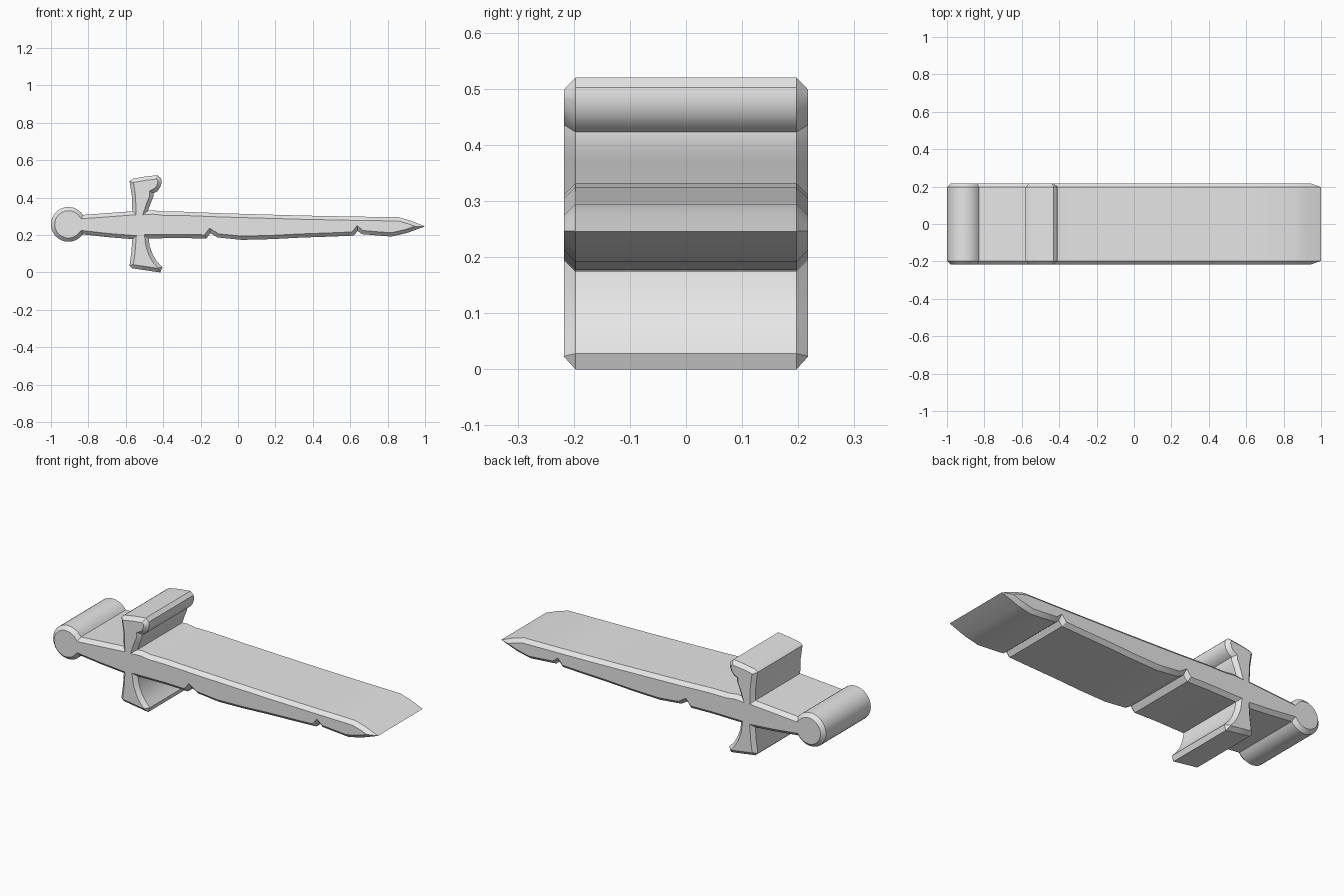
import bpy
import bmesh
import math

HALF_DEPTH = 0.217   # overall half thickness of the slab
CHAMFER = 0.02       # bevel around the front and back faces

default_cube = bpy.data.objects.get("Cube")
if default_cube:
    bpy.data.objects.remove(default_cube, do_unlink=True)


def make_material(name, colour):
    material = bpy.data.materials.new(name)
    material.use_nodes = True
    material.diffuse_color = colour
    material.node_tree.nodes["Principled BSDF"].inputs["Base Color"].default_value = colour
    return material


def arc(centre_x, centre_z, radius, start, end, steps):
    """Points along a circle, angles in degrees."""
    points = []
    for i in range(steps + 1):
        angle = math.radians(start + (end - start) * i / steps)
        points.append((centre_x + radius * math.cos(angle),
                       centre_z + radius * math.sin(angle)))
    return points


def chamfered_slab(name, outline, material):
    """Extrude a closed x-z outline along y and chamfer both end faces."""
    mesh = bpy.data.meshes.new(name)
    bm = bmesh.new()
    wall = HALF_DEPTH - CHAMFER
    front = bm.faces.new([bm.verts.new((x, -wall, z)) for x, z in outline])
    extruded = bmesh.ops.extrude_face_region(bm, geom=[front], use_keep_orig=True)
    back = next(f for f in extruded["geom"] if isinstance(f, bmesh.types.BMFace))
    bmesh.ops.translate(bm, verts=list(back.verts), vec=(0, 2 * wall, 0))
    bmesh.ops.recalc_face_normals(bm, faces=bm.faces[:])
    for cap in (front, back):
        bmesh.ops.inset_region(bm, faces=[cap], thickness=CHAMFER, depth=0,
                               use_even_offset=True, use_boundary=True)
        side = -1 if cap is front else 1
        for vert in cap.verts:
            vert.co.y = side * HALF_DEPTH
    bmesh.ops.recalc_face_normals(bm, faces=bm.faces[:])
    bm.to_mesh(mesh)
    bm.free()
    mesh.materials.append(material)
    obj = bpy.data.objects.new(name, mesh)
    bpy.context.collection.objects.link(obj)
    bpy.ops.object.select_all(action="DESELECT")
    obj.select_set(True)
    bpy.context.view_layer.objects.active = obj
    bpy.ops.object.shade_smooth_by_angle(angle=math.radians(30))
    return obj


# Round pommel, from its lower grip joint round the end to the upper one
pommel = arc(-0.907, 0.257, 0.093, 325, 33, 28)

# Upper guard arm with its hooked lip
upper_guard = [(-0.7, 0.317), (-0.565, 0.327), (-0.568, 0.41), (-0.58, 0.488),
               (-0.562, 0.501), (-0.5, 0.512), (-0.43, 0.52), (-0.411, 0.502),
               (-0.408, 0.48), (-0.417, 0.453), (-0.432, 0.433), (-0.452, 0.423),
               (-0.452, 0.405), (-0.467, 0.37), (-0.481, 0.33)]

# Blade: long worn top edge, point, then the nicked lower edge
blade_top = [(-0.45, 0.332), (-0.4, 0.325), (-0.3, 0.325), (-0.1, 0.317),
             (0.1, 0.311), (0.35, 0.304), (0.6, 0.299), (0.86, 0.295),
             (0.92, 0.278), (1, 0.246)]
blade_bottom = [(0.9, 0.21), (0.82, 0.192), (0.74, 0.198), (0.66, 0.205),
                (0.64, 0.222), (0.62, 0.197), (0.5, 0.192), (0.33, 0.186),
                (0.18, 0.178), (0.02, 0.174), (-0.11, 0.187), (-0.147, 0.21),
                (-0.17, 0.181), (-0.3, 0.184), (-0.478, 0.182)]

# Lower guard arm, flaring towards its end
lower_guard = [(-0.472, 0.14), (-0.455, 0.095), (-0.434, 0.06), (-0.404, 0.028),
               (-0.415, 0), (-0.49, 0.011), (-0.565, 0.022), (-0.58, 0.036),
               (-0.57, 0.11), (-0.565, 0.178), (-0.7, 0.189)]

grey = make_material("plain grey", (0.8, 0.8, 0.8, 1))
outline = pommel + upper_guard + blade_top + blade_bottom + lower_guard
chamfered_slab("sword", outline, grey)
